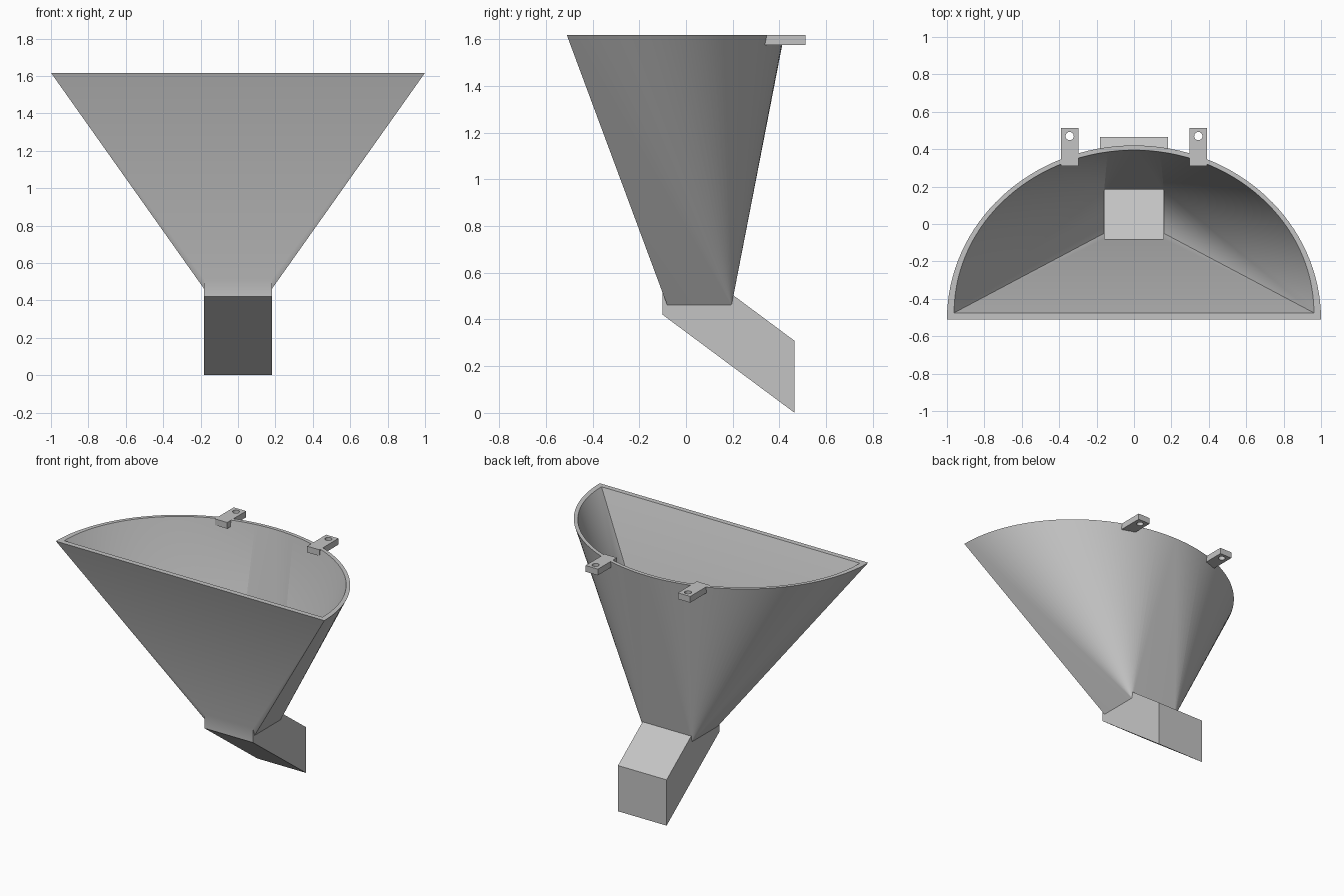
import bpy, bmesh
from math import cos, sin, pi

cube = bpy.data.objects.get("Cube")
if cube:
    bpy.data.objects.remove(cube)

TOP, NECK = 1.617, 0.46

grey = bpy.data.materials.new("light grey")
grey.use_nodes = True
grey.diffuse_color = (0.55, 0.55, 0.55, 1)
grey.node_tree.nodes["Principled BSDF"].inputs["Base Color"].default_value = (0.55, 0.55, 0.55, 1)


def hull(name, points):
    """Convex solid around a set of points."""
    bm = bmesh.new()
    for p in points:
        bm.verts.new(p)
    res = bmesh.ops.convex_hull(bm, input=bm.verts[:])
    loose = set(res["geom_interior"] + res["geom_unused"])
    bmesh.ops.delete(bm, geom=[g for g in loose if isinstance(g, bmesh.types.BMVert)], context="VERTS")
    bmesh.ops.dissolve_limit(bm, angle_limit=0.001, verts=bm.verts[:], edges=bm.edges[:])
    bmesh.ops.recalc_face_normals(bm, faces=bm.faces[:])
    mesh = bpy.data.meshes.new(name)
    bm.to_mesh(mesh)
    bm.free()
    mesh.materials.append(grey)
    obj = bpy.data.objects.new(name, mesh)
    bpy.context.collection.objects.link(obj)
    return obj


def half_disc(a, b, y0, z, n=64):
    return [(a * cos(pi * i / n), y0 + b * sin(pi * i / n), z) for i in range(n + 1)]


def rect(x, y0, y1, z):
    return [(sx * x, y, z) for sx in (-1, 1) for y in (y0, y1)]


def chute(name, x, y0, y1, inset):
    """Slanted box running down towards the back."""
    floor = lambda y: 0.42 - (y + 0.1) * 0.743
    return hull(name, [(sx * x, y, floor(y) + dz) for sx in (-1, 1) for y in (y0, y1)
                       for dz in (inset, 0.308 - inset)])


def combine(target, tool, operation):
    """Apply a boolean and drop the tool."""
    mod = target.modifiers.new(operation, "BOOLEAN")
    mod.operation, mod.object, mod.solver = operation, tool, "EXACT"
    bpy.context.view_layer.objects.active = target
    bpy.ops.object.modifier_apply(modifier=mod.name)
    bpy.data.objects.remove(tool)


# Funnel shell with the hollow spout joined on
funnel = hull("funnel_and_spout", half_disc(1, 0.93, -0.51, TOP) + rect(0.18, -0.08, 0.195, NECK))
combine(funnel, chute("spout", 0.181, -0.1, 0.465, 0), "UNION")
combine(funnel, hull("funnel_cavity", half_disc(0.962, 0.87, -0.475, TOP)
                     + half_disc(0.962, 0.87, -0.475, TOP + 0.1)
                     + rect(0.16, -0.05, 0.178, NECK)), "DIFFERENCE")
combine(funnel, chute("spout_cavity", 0.159, -0.08, 0.445, 0.025), "DIFFERENCE")

# Mounting tabs with screw holes
parts = [funnel]
for side, name in ((1, "left_tab"), (-1, "right_tab")):
    x = 0.344 * side
    tab = hull(name, [(x + dx, y, z) for dx in (-0.046, 0.046) for y in (0.31, 0.512)
                      for z in (TOP - 0.042, TOP)])
    hole = hull("hole", [(x + 0.022 * cos(pi * i / 16), 0.47 + 0.022 * sin(pi * i / 16), z)
                         for i in range(32) for z in (TOP - 0.1, TOP + 0.1)])
    combine(tab, hole, "DIFFERENCE")
    parts.append(tab)

# Smooth curved walls, crisp edges
bpy.ops.object.select_all(action="DESELECT")
for obj in parts:
    obj.select_set(True)
bpy.context.view_layer.objects.active = funnel
bpy.ops.object.shade_smooth_by_angle(angle=pi / 7)
